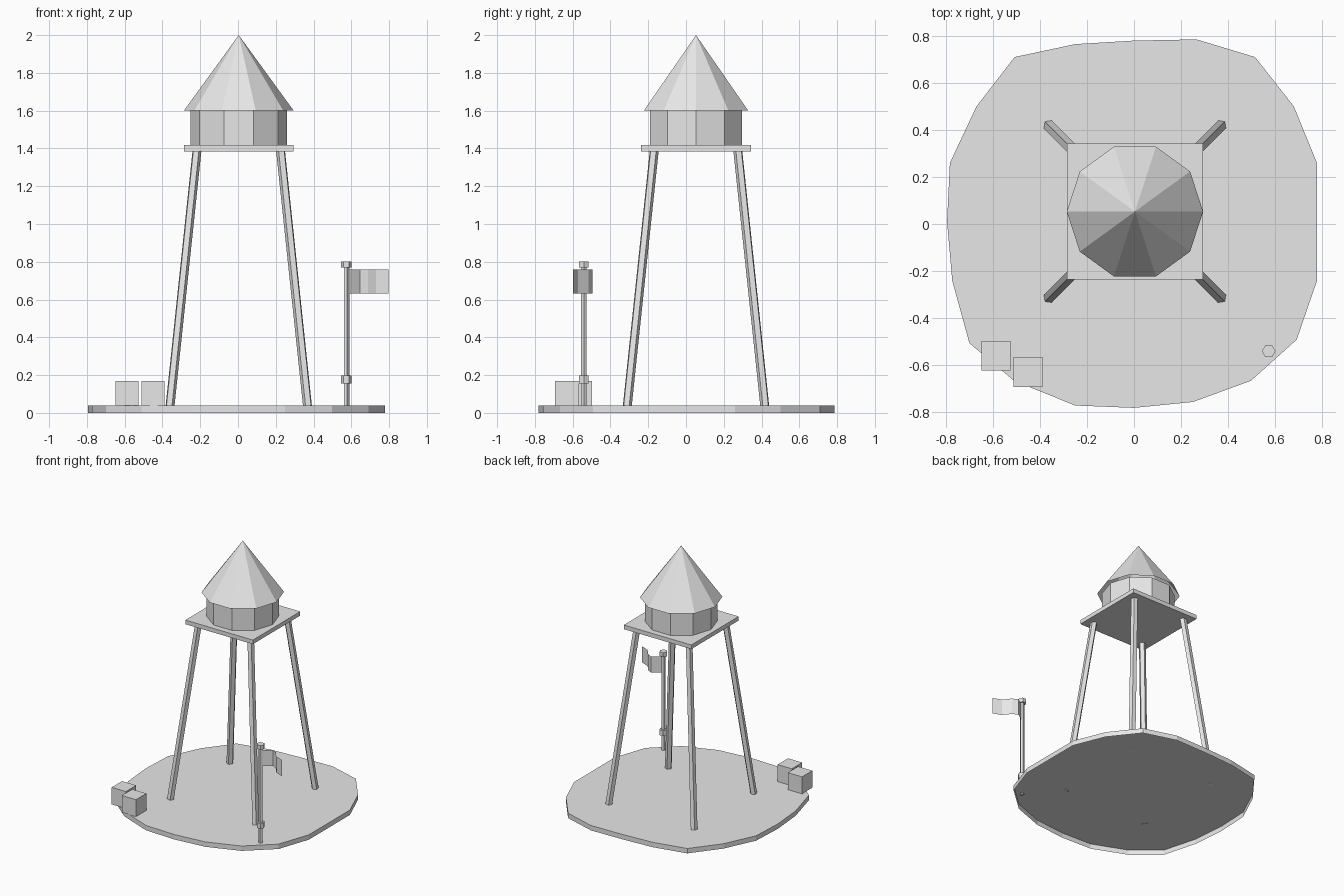
import bpy, bmesh, math
from mathutils import Vector

if "Cube" in bpy.data.objects:
    bpy.data.objects.remove(bpy.data.objects["Cube"])

grey = bpy.data.materials.new("light_grey")
grey.diffuse_color = (0.8, 0.8, 0.8, 1)
grey.use_nodes = True
grey.node_tree.nodes["Principled BSDF"].inputs["Base Color"].default_value = grey.diffuse_color


def add_mesh(name, verts, faces, fix=True):
    me = bpy.data.meshes.new(name)
    me.from_pydata(verts, [], faces)
    if fix:
        bm = bmesh.new()
        bm.from_mesh(me)
        bmesh.ops.recalc_face_normals(bm, faces=bm.faces)
        bm.to_mesh(me)
        bm.free()
    me.materials.append(grey)
    ob = bpy.data.objects.new(name, me)
    bpy.context.collection.objects.link(ob)
    return ob


def loft(name, bottom, top, open_bottom=False):
    """Solid between two matching counter-clockwise rings."""
    n = len(bottom)
    faces = [(i, (i + 1) % n, n + (i + 1) % n, n + i) for i in range(n)]
    faces.append(tuple(range(n, 2 * n)))
    if not open_bottom:
        faces.append(tuple(reversed(range(n))))
    return add_mesh(name, list(bottom) + list(top), faces, fix=not open_bottom)


def ring(cx, cy, z, r, n, start=0.0):
    return [(cx + r * math.cos(start + 2 * math.pi * i / n),
             cy + r * math.sin(start + 2 * math.pi * i / n), z) for i in range(n)]


def prism(name, cx, cy, z0, z1, r, n, start=0.0):
    return loft(name, ring(cx, cy, z0, r, n, start), ring(cx, cy, z1, r, n, start))


def box(name, x0, x1, y0, y1, z0, z1):
    c = [(x0, y0), (x1, y0), (x1, y1), (x0, y1)]
    return loft(name, [(x, y, z0) for x, y in c], [(x, y, z1) for x, y in c])


def strut(name, a, b, r, n):
    """Straight bar with its ends square to its axis, one edge facing outward."""
    a, b = Vector(a), Vector(b)
    d = (b - a).normalized()
    u = d.cross(Vector((0, 0, 1))).normalized()
    v = u.cross(d)

    def end(p):
        return [tuple(p + r * (math.cos(t) * v + math.sin(t) * u))
                for t in (2 * math.pi * i / n for i in range(n))]
    return loft(name, end(a), end(b))


CX, CY = 0.004, 0.053  # tower centre line

# Irregular ground slab, hollow underneath
outline = [(-0.795, 0.01), (-0.773, -0.242), (-0.70, -0.507), (-0.51, -0.667),
           (-0.25, -0.772), (0, -0.782), (0.25, -0.757), (0.497, -0.667),
           (0.692, -0.492), (0.778, -0.242), (0.778, 0.26), (0.68, 0.50),
           (0.515, 0.71), (0.266, 0.785), (0, 0.78), (-0.25, 0.765),
           (-0.508, 0.71), (-0.67, 0.50), (-0.783, 0.26)]
loft("ground_slab", [(x, y, 0) for x, y in outline],
     [(x, y, 0.038) for x, y in outline], open_bottom=True)

# Four splayed legs, feet just piercing the slab
for sx, side in ((-1, "left"), (1, "right")):
    for sy, end in ((-1, "front"), (1, "back")):
        strut(f"{end}_{side}_leg",
              (CX + sx * 0.365, CY + sy * 0.365, 0.037),
              (CX + sx * 0.222, CY + sy * 0.222, 1.392), 0.025, 5)

# Platform, tank and open-bottomed conical roof
box("platform", CX - 0.29, CX + 0.29, CY - 0.29, CY + 0.29, 1.385, 1.417)
prism("tank", CX, CY, 1.417, 1.603, 0.256, 10)
add_mesh("roof", ring(CX, CY, 1.601, 0.29, 10) + [(CX, CY, 2.0)],
         [(i, (i + 1) % 10, 10) for i in range(10)], fix=False)

# Flag pole with collar and cap
PX, PY = 0.573, -0.541
prism("flag_pole", PX, PY, 0.03, 0.775, 0.016, 5)
prism("pole_collar", PX, PY, 0.156, 0.198, 0.029, 6)
prism("pole_cap", PX, PY, 0.77, 0.802, 0.029, 6)

# Thin waving flag
wave = [(0.58, -0.543), (0.645, -0.494), (0.687, -0.517), (0.73, -0.572), (0.796, -0.598)]
n = len(wave)
add_mesh("flag", [(x, y, 0.633) for x, y in wave] + [(x, y, 0.758) for x, y in wave],
         [(i, i + 1, n + i + 1, n + i) for i in range(n - 1)], fix=False)

# Two crates
box("left_crate", -0.648, -0.526, -0.623, -0.497, 0.038, 0.17)
box("right_crate", -0.512, -0.39, -0.693, -0.566, 0.038, 0.17)
